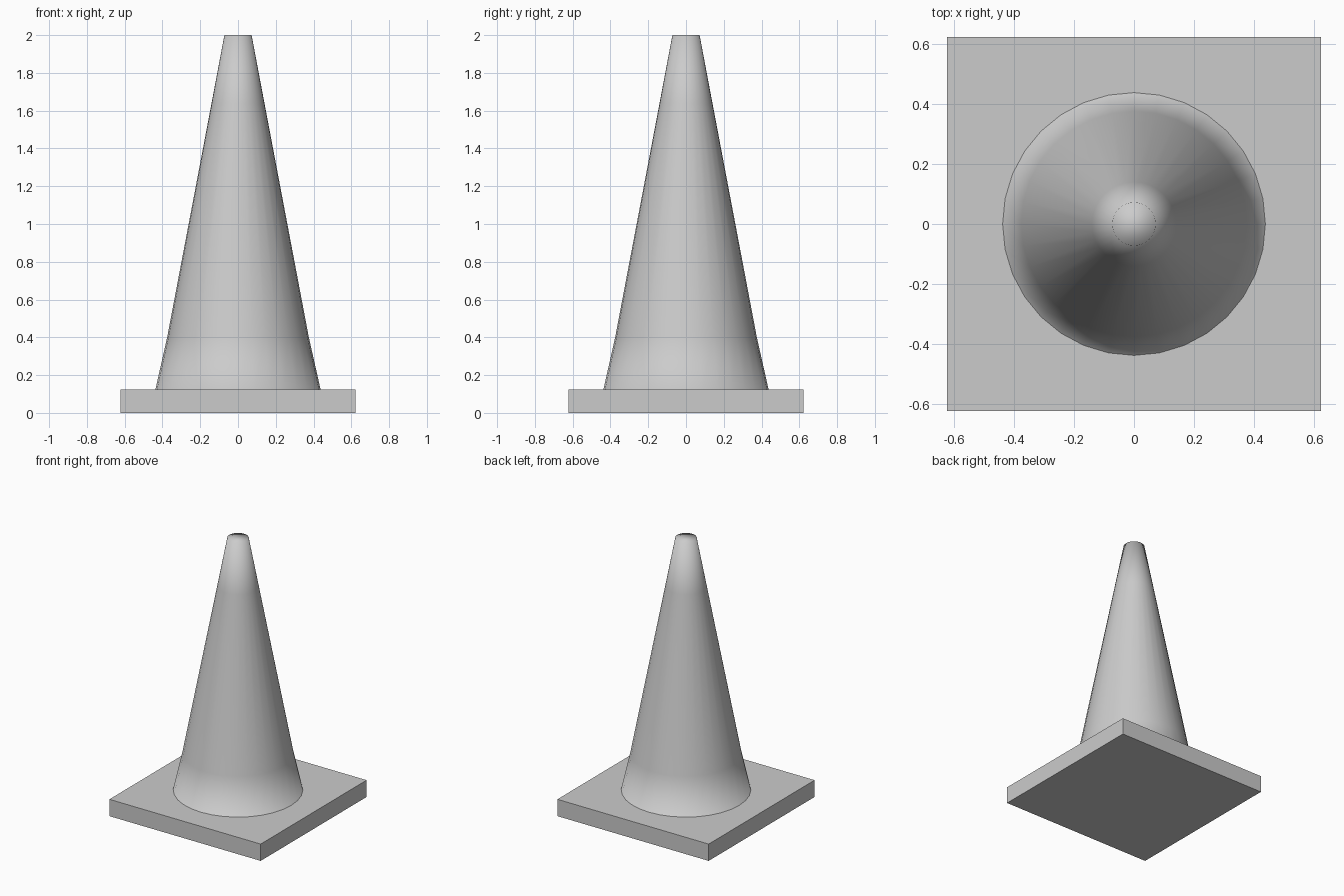
import bpy
import bmesh
from math import cos, sin, tau

if "Cube" in bpy.data.objects:
    bpy.data.objects.remove(bpy.data.objects["Cube"], do_unlink=True)

GREY = (0.6, 0.6, 0.6, 1.0)
mat = bpy.data.materials.new("plain grey")
mat.use_nodes = True
mat.diffuse_color = GREY
mat.node_tree.nodes["Principled BSDF"].inputs["Base Color"].default_value = GREY


def finish(bm, name, smooth):
    bmesh.ops.recalc_face_normals(bm, faces=bm.faces)
    mesh = bpy.data.meshes.new(name)
    bm.to_mesh(mesh)
    bm.free()
    mesh.materials.append(mat)
    for poly in mesh.polygons:
        poly.use_smooth = smooth
    obj = bpy.data.objects.new(name, mesh)
    bpy.context.collection.objects.link(obj)
    return obj


# Square base plate
PLATE, THICK = 1.244, 0.125
bm = bmesh.new()
bmesh.ops.create_cube(bm, size=1)
bmesh.ops.scale(bm, vec=(PLATE, PLATE, THICK), verts=bm.verts)
bmesh.ops.translate(bm, vec=(0, 0, THICK / 2), verts=bm.verts)
finish(bm, "base_plate", False)

# Tapered body with a capped top; its lowest ring is a flange sunk in the plate
SIDES = 32
profile = [(0.54, 0.1), (0.437, THICK), (0.375, 0.4), (0.14, 1.64), (0.072, 2.0)]
bm = bmesh.new()
rings = [[bm.verts.new((r * cos(tau * i / SIDES), r * sin(tau * i / SIDES), z))
          for i in range(SIDES)] for r, z in profile]
for low, high in zip(rings, rings[1:]):
    for i in range(SIDES):
        j = (i + 1) % SIDES
        bm.faces.new((low[i], low[j], high[j], high[i]))
bm.faces.new(rings[-1])
bm.faces.new(rings[0])
finish(bm, "cone_body", True)
